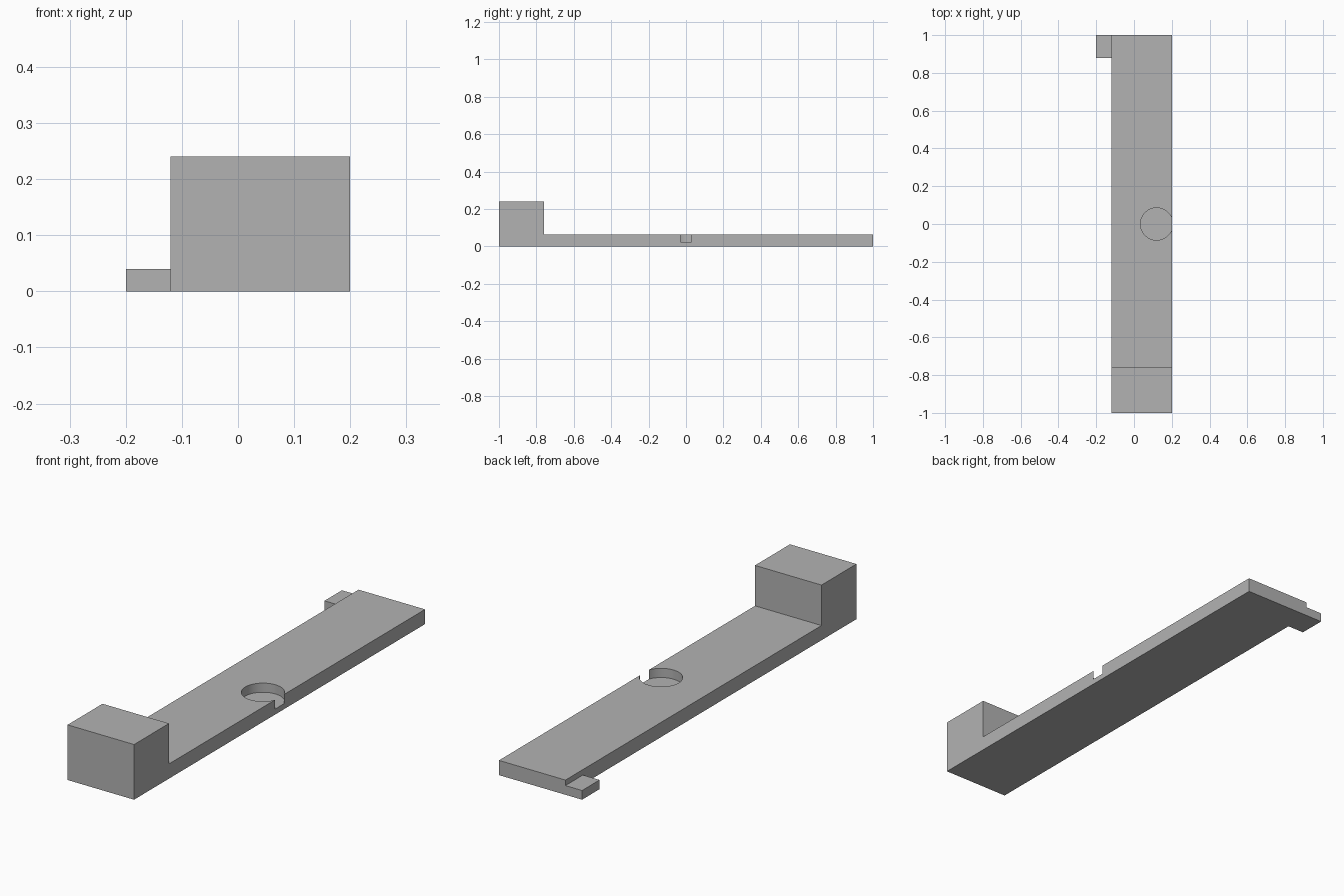
import bpy
import bmesh

cube = bpy.data.objects.get("Cube")
if cube:
    bpy.data.objects.remove(cube, do_unlink=True)

grey = bpy.data.materials.new("plain grey")
grey.use_nodes = True
colour = (0.45, 0.45, 0.45, 1)
grey.diffuse_color = colour
grey.node_tree.nodes["Principled BSDF"].inputs["Base Color"].default_value = colour


def add_object(name, bm):
    bmesh.ops.recalc_face_normals(bm, faces=bm.faces[:])
    mesh = bpy.data.meshes.new(name)
    bm.to_mesh(mesh)
    bm.free()
    mesh.materials.append(grey)
    obj = bpy.data.objects.new(name, mesh)
    bpy.context.collection.objects.link(obj)
    return obj


def extrude_along_x(name, profile, x0, x1):
    """Extrude a (y, z) profile between two x positions."""
    bm = bmesh.new()
    face = bm.faces.new([bm.verts.new((x0, y, z)) for y, z in profile])
    result = bmesh.ops.extrude_face_region(bm, geom=[face])
    moved = [g for g in result["geom"] if isinstance(g, bmesh.types.BMVert)]
    bmesh.ops.translate(bm, verts=moved, vec=(x1 - x0, 0, 0))
    return add_object(name, bm)


# Long plate with the raised front block
plate_top, block_top, block_back = 0.064, 0.24, -0.76
body = extrude_along_x("plate_with_front_block", [
    (-1, 0), (1, 0), (1, plate_top), (block_back, plate_top),
    (block_back, block_top), (-1, block_top)], -0.12, 0.2)

# Round pocket that breaks through the left edge
bpy.ops.mesh.primitive_cylinder_add(
    vertices=64, radius=0.0855, depth=0.2, location=(0.12, 0, 0.124))
cutter = bpy.context.object
cutter.name = "pocket_cutter"
cutter.data.materials.append(grey)
cutter.hide_render = True
cutter.hide_set(True)
pocket = body.modifiers.new("round pocket", "BOOLEAN")
pocket.operation = "DIFFERENCE"
pocket.solver = "EXACT"
pocket.object = cutter

bpy.ops.object.select_all(action="DESELECT")
body.select_set(True)
bpy.context.view_layer.objects.active = body
bpy.ops.object.modifier_apply(modifier=pocket.name)
bpy.data.objects.remove(cutter, do_unlink=True)
bpy.ops.object.shade_smooth_by_angle()

# Small low tab at the back right corner
extrude_along_x("back_side_tab", [
    (0.88, 0), (1, 0), (1, 0.04), (0.88, 0.04)], -0.2, -0.12)
